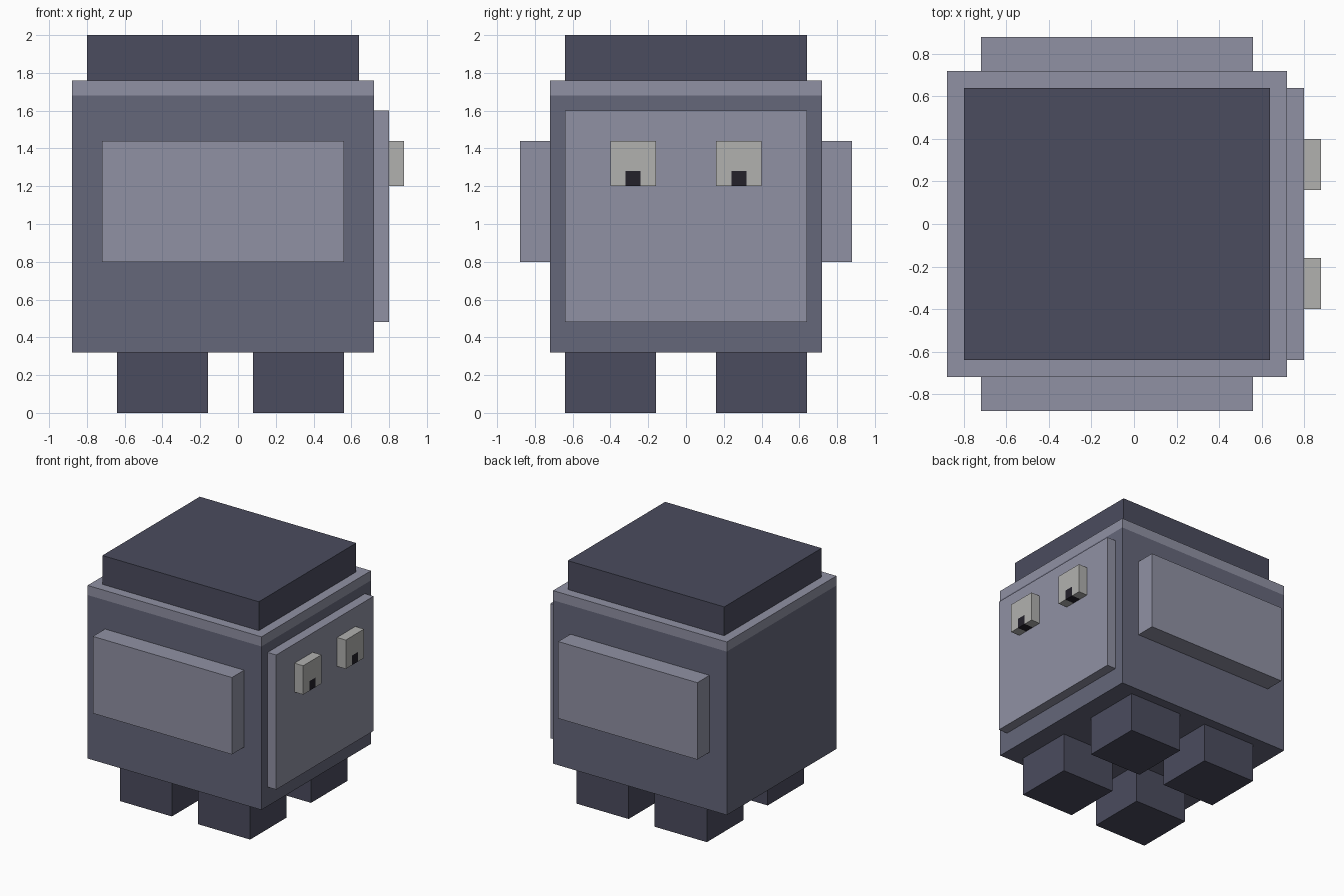
import bpy
import bmesh

if "Cube" in bpy.data.objects:
    bpy.data.objects.remove(bpy.data.objects["Cube"])


def material(name, rgb):
    mat = bpy.data.materials.new(name)
    mat.diffuse_color = (*rgb, 1.0)
    mat.use_nodes = True
    mat.node_tree.nodes["Principled BSDF"].inputs["Base Color"].default_value = mat.diffuse_color
    return mat


DARK = material("dark_slate", (0.07, 0.072, 0.112))
MID = material("mid_slate", (0.13, 0.135, 0.195))
LIGHT = material("light_slate", (0.28, 0.285, 0.37))
EYE = material("eye_grey", (0.44, 0.44, 0.43))
PUPIL = material("pupil_black", (0.017, 0.015, 0.023))


def finish(name, bm, mat):
    bmesh.ops.recalc_face_normals(bm, faces=bm.faces)
    mesh = bpy.data.meshes.new(name)
    bm.to_mesh(mesh)
    bm.free()
    mesh.materials.append(mat)
    obj = bpy.data.objects.new(name, mesh)
    bpy.context.collection.objects.link(obj)
    return obj


def prism(name, profile, x0, x1, mat):
    """Extrude a (y, z) outline from x0 to x1."""
    bm = bmesh.new()
    face = bm.faces.new([bm.verts.new((x0, y, z)) for y, z in profile])
    new = bmesh.ops.extrude_face_region(bm, geom=[face])["geom"]
    verts = [g for g in new if isinstance(g, bmesh.types.BMVert)]
    bmesh.ops.translate(bm, verts=verts, vec=(x1 - x0, 0, 0))
    return finish(name, bm, mat)


def box(name, x, y, z, mat):
    outline = [(y[0], z[0]), (y[1], z[0]), (y[1], z[1]), (y[0], z[1])]
    return prism(name, outline, x[0], x[1], mat)


# Body, light rim and cap
box("body", (-0.88, 0.72), (-0.72, 0.72), (0.32, 1.68), MID)
box("top_rim", (-0.88, 0.72), (-0.72, 0.72), (1.68, 1.76), LIGHT)
box("cap", (-0.80, 0.64), (-0.64, 0.64), (1.76, 2.00), DARK)

# Raised face plate
box("face_plate", (0.72, 0.80), (-0.64, 0.64), (0.48, 1.60), LIGHT)

for side, s in (("front", -1), ("back", 1)):
    # Raised side panel
    box(side + "_panel", (-0.72, 0.56), sorted((s * 0.72, s * 0.88)), (0.80, 1.44), LIGHT)

    # Eye with a notch in its lower edge, filled by the pupil
    c = s * 0.28
    outline = [(-0.12, 1.20), (-0.04, 1.20), (-0.04, 1.28), (0.04, 1.28),
               (0.04, 1.20), (0.12, 1.20), (0.12, 1.44), (-0.12, 1.44)]
    # The two pupils keep the same offset, measured from the grid
    prism(side + "_eye", [(c + y, z) for y, z in outline], 0.80, 0.88, EYE)
    box(side + "_pupil", (0.80, 0.88), (c - 0.04, c + 0.04), (1.20, 1.28), PUPIL)

    # Two feet per side
    for end, x in (("left", (-0.64, -0.16)), ("right", (0.08, 0.56))):
        box(f"{side}_{end}_foot", x, sorted((s * 0.16, s * 0.64)), (0.0, 0.32), DARK)
